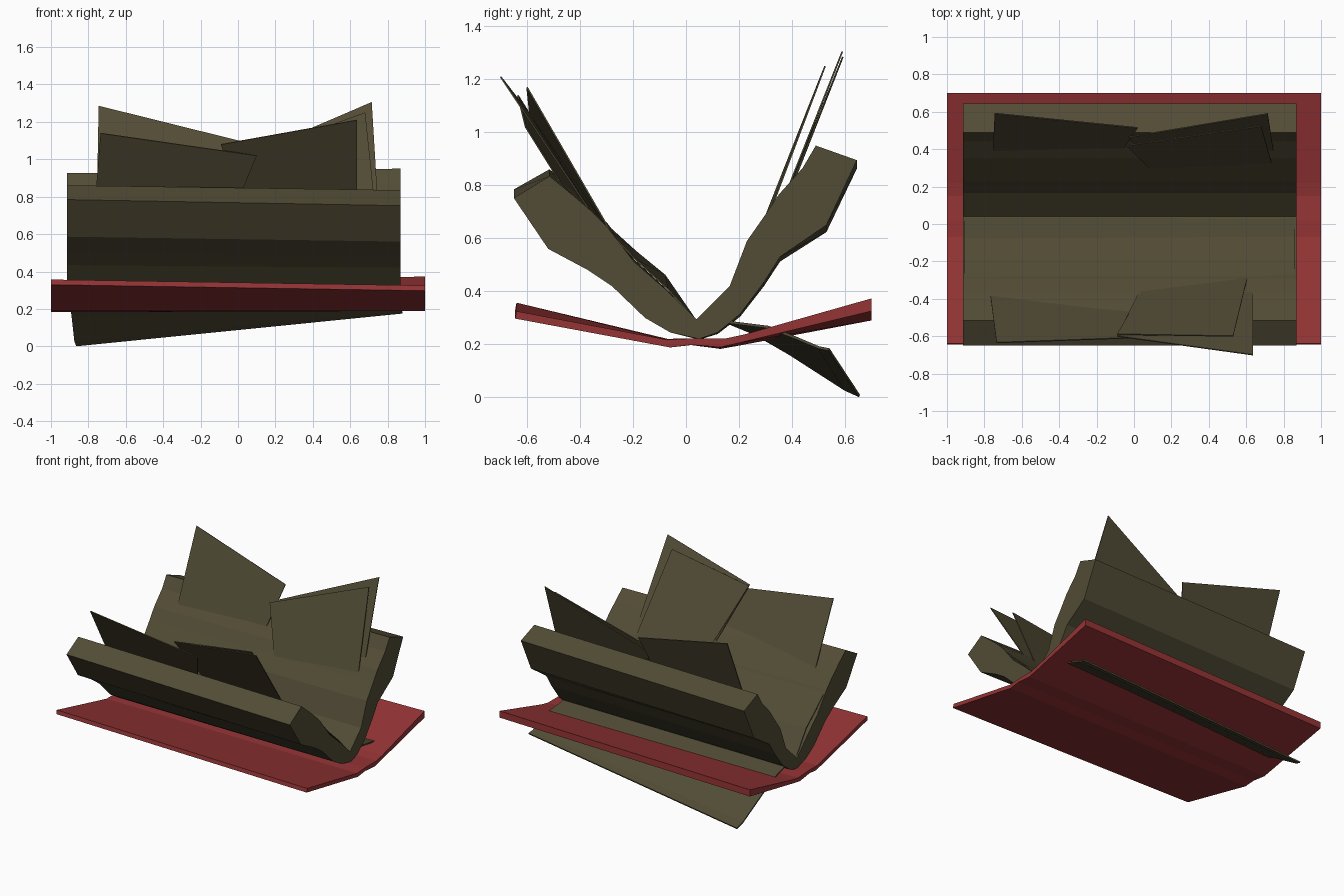
import bpy

if "Cube" in bpy.data.objects:
    bpy.data.objects.remove(bpy.data.objects["Cube"])


def material(name, rgb):
    m = bpy.data.materials.new(name)
    m.diffuse_color = (*rgb, 1)
    m.use_nodes = True
    m.node_tree.nodes["Principled BSDF"].inputs["Base Color"].default_value = m.diffuse_color
    return m


RED = material("cover red", (0.30, 0.034, 0.036))
PAPER = material("old paper", (0.084, 0.072, 0.036))
TWIST = 0.05  # the book is slightly twisted along its length


def build(name, verts, faces, mat, thickness=0):
    me = bpy.data.meshes.new(name)
    me.from_pydata(verts, [], faces)
    me.materials.append(mat)
    ob = bpy.data.objects.new(name, me)
    bpy.context.collection.objects.link(ob)
    if thickness:
        s = ob.modifiers.new("thickness", "SOLIDIFY")
        s.thickness, s.offset = thickness, 0
    return ob


def extrude(name, lower, upper, x0, x1, mat):
    """Solid between a lower and an upper (y, z) line of equal length."""
    n = len(lower)
    ring = lower + upper[::-1]
    m = len(ring)
    verts = [(x1, y, z) for y, z in ring] + [(x0, y, z - TWIST * y) for y, z in ring]
    faces = [(i, i + m, (i + 1) % m + m, (i + 1) % m) for i in range(m)]
    for i in range(n - 1):  # end caps as quads between the two lines
        cap = (i, i + 1, m - 2 - i, m - 1 - i)
        faces += [cap, tuple(k + m for k in reversed(cap))]
    return build(name, verts, faces, mat)


def sheet(name, left, right, mat=PAPER, thickness=0.006):
    """Thin sheet between a left and a right edge line."""
    n = len(left)
    faces = [(i, i + 1, n + i + 1, n + i) for i in range(n - 1)]
    return build(name, left + right, faces, mat, thickness)


# Cover: two boards and a shallow spine
extrude("cover",
        [(-.645, .297), (-.06, .188), (.02, .198), (.13, .189), (.2, .205), (.70, .325)],
        [(-.64, .325), (-.07, .217), (.02, .222), (.15, .222), (.22, .237), (.70, .373)],
        -1, 1, RED)

# Page block: one thick V of bound pages
extrude("page_block",
        [(-.65, .752), (-.52, .56), (-.37, .48), (-.28, .42), (-.155, .30), (-.06, .245),
         (.05, .22), (.12, .245), (.205, .315), (.295, .435), (.355, .53), (.53, .65), (.645, .895)],
        [(-.515, .835), (-.43, .765), (-.36, .705), (-.295, .64), (-.195, .51), (-.08, .41),
         (.04, .295), (.165, .42), (.23, .59), (.30, .69), (.35, .765), (.44, .865), (.49, .95)],
        -.915, .868, PAPER)

# Curved page lifting off the front half, near the gutter
sheet("lifted_page",
      [(-.905, .03, .30), (-.905, -.08, .46), (-.905, -.19, .55), (-.905, -.30, .65)],
      [(.862, .03, .30), (.862, -.07, .41), (.862, -.19, .52), (.862, -.30, .635)])

# Page slipped out underneath the cover at the back
sheet("fallen_page",
      [(-.91, .15, .285), (-.90, .26, .24), (-.89, .39, .165), (-.875, .6, .03), (-.865, .655, .005)],
      [(.86, .15, .285), (.865, .31, .265), (.87, .42, .222), (.875, .50, .188), (.88, .54, .18)],
      thickness=0.01)

# Loose upright pages: top and bottom of the left edge, then of the right edge
loose = {
    "back_left_page": ((-.745, .592, 1.285), (-.757, .34, .66), (.02, .515, 1.095), (-.08, .37, .72)),
    "back_right_page": ((-.03, .465, .985), (.10, .32, .62), (.715, .59, 1.305), (.755, .33, .65)),
    "back_right_inner_page": ((-.04, .42, .985), (.10, .28, .63), (.68, .525, 1.25), (.74, .31, .68)),
    "front_left_page": ((-.735, -.635, 1.14), (-.77, -.36, .70), (.10, -.605, 1.02), (-.05, -.38, .66)),
    "front_right_page": ((-.09, -.60, 1.08), (.05, -.32, .64), (.635, -.70, 1.21), (.635, -.36, .70)),
    "front_right_inner_page": ((-.09, -.59, 1.075), (.06, -.33, .66), (.53, -.60, 1.17), (.61, -.27, .60)),
}
for name, (tl, bl, tr, br) in loose.items():
    sheet(name, [tl, bl], [tr, br])

# Make all outsides face outwards
import bmesh
for ob in bpy.data.objects:
    bm = bmesh.new()
    bm.from_mesh(ob.data)
    bmesh.ops.recalc_face_normals(bm, faces=bm.faces)
    bm.to_mesh(ob.data)
    bm.free()
